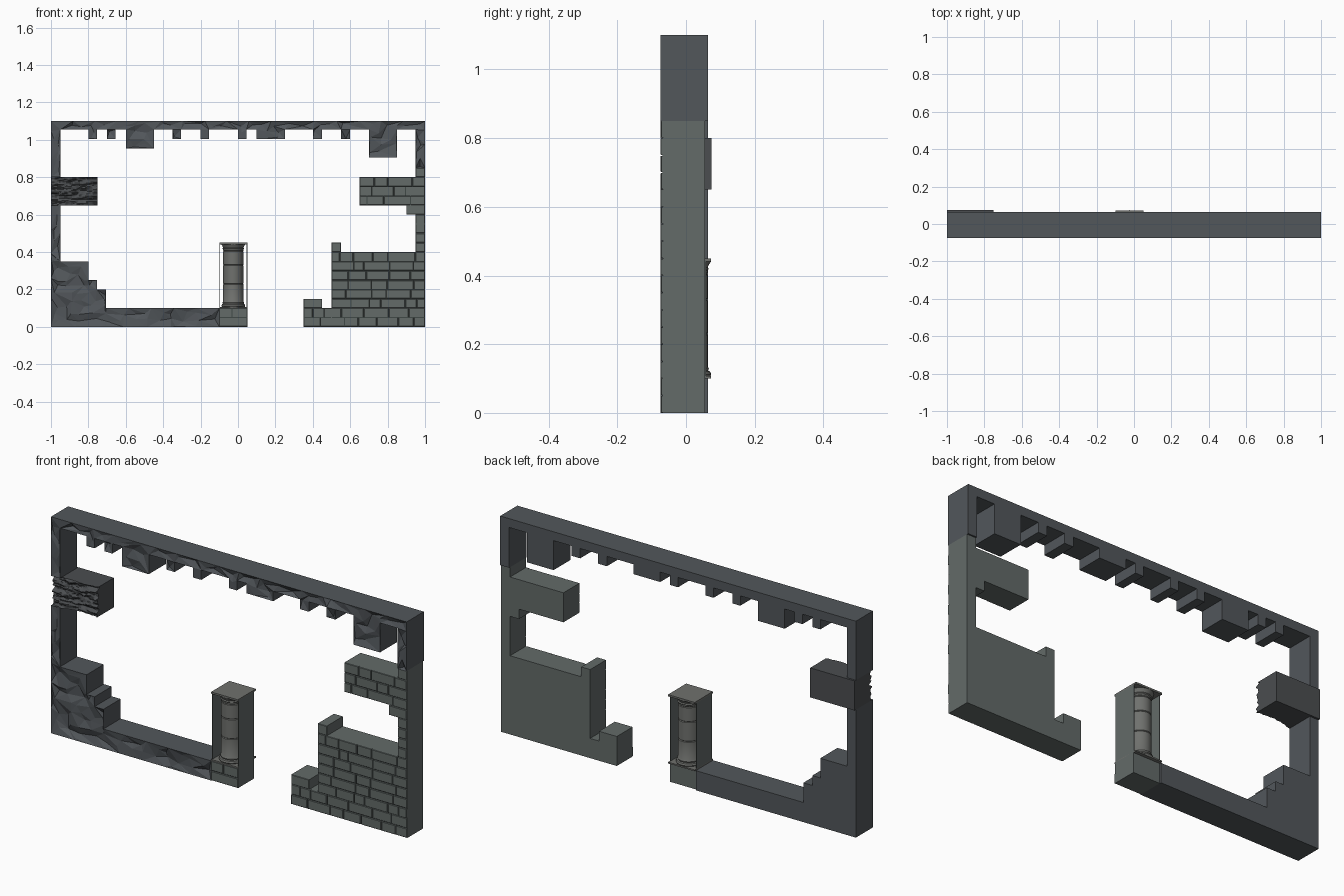
import bpy, bmesh, math, random
from mathutils import Vector, noise
from mathutils.geometry import delaunay_2d_cdt

if "Cube" in bpy.data.objects:
    bpy.data.objects.remove(bpy.data.objects["Cube"])

random.seed(7)


def material(name, rgb):
    m = bpy.data.materials.new(name)
    m.diffuse_color = (*rgb, 1)
    m.use_nodes = True
    m.node_tree.nodes["Principled BSDF"].inputs["Base Color"].default_value = m.diffuse_color
    return m


ROCK = material("dark_rock", (0.085, 0.095, 0.105))
BRICK = material("grey_brick", (0.125, 0.145, 0.14))
MORTAR = material("mortar", (0.05, 0.065, 0.062))
STONE = material("column_stone", (0.16, 0.165, 0.155))
WOOD = material("old_wood", (0.07, 0.075, 0.08))


def finish(bm, name, mat):
    bmesh.ops.recalc_face_normals(bm, faces=bm.faces)
    me = bpy.data.meshes.new(name)
    bm.to_mesh(me)
    bm.free()
    ob = bpy.data.objects.new(name, me)
    bpy.context.collection.objects.link(ob)
    me.materials.append(mat)
    return ob


def add_box(bm, x0, x1, y0, y1, z0, z1, bevel=0.0):
    vs = bmesh.ops.create_cube(bm, size=1)["verts"]
    for v in vs:
        v.co = Vector(((x0 + x1) / 2 + v.co.x * (x1 - x0),
                       (y0 + y1) / 2 + v.co.y * (y1 - y0),
                       (z0 + z1) / 2 + v.co.z * (z1 - z0)))
    if bevel:
        edges = {e for v in vs for e in v.link_edges
                 if all(w.co.y < (y0 + y1) / 2 for w in e.verts)}
        bmesh.ops.bevel(bm, geom=list(edges), offset=bevel, segments=1, affect='EDGES')


def slab(name, outline, front, back, mat, rough=False):
    """Outline in x,z extruded in y; rough gives a chipped, faceted front."""
    pts = []
    for i, a in enumerate(outline):
        a, b = Vector(a), Vector(outline[(i + 1) % len(outline)])
        n = max(1, round((b - a).length / 0.12)) if rough else 1
        pts += [a.lerp(b, k / n) for k in range(n)]
    n_edge = len(pts)
    if rough:
        for i in range(-15, 16):
            for k in range(32):
                pts.append(Vector((i * 0.07 + random.uniform(-.025, .025),
                                   k * 0.036 + random.uniform(-.01, .01))))
    vs, _, fs, ov, _, _ = delaunay_2d_cdt(pts, [], [list(range(n_edge))], 1, 1e-5)
    bm = bmesh.new()
    verts = []
    for v, o in zip(vs, ov):
        edge = any(i < n_edge for i in o)
        verts.append(bm.verts.new((v.x, front if edge else front + random.uniform(0, .02), v.y)))
    for f in fs:
        bm.faces.new([verts[i] for i in f])
    bmesh.ops.delete(bm, geom=[v for v in bm.verts if not v.link_faces], context='VERTS')
    new = bmesh.ops.extrude_face_region(bm, geom=bm.faces[:], use_keep_orig=True)["geom"]
    for g in new:
        if isinstance(g, bmesh.types.BMVert):
            g.co.y = back
    return finish(bm, name, mat)


# Rock ceiling with hanging teeth (x start, x end, bottom z)
teeth = [(-.8, -.755, 1.005), (-.7, -.655, 1.005), (-.6, -.45, .955), (-.35, -.305, 1.005),
         (-.2, -.155, 1.005), (0, .045, 1.005), (.1, .25, 1.005), (.4, .45, 1.005),
         (.55, .6, 1.005), (.7, .85, .905)]
top = [(-1, .8), (-.95, .8), (-.95, 1.055)]
for a, b, z in teeth:
    top += [(a, 1.055), (a, z), (b, z), (b, 1.055)]
top += [(.95, 1.055), (.95, .85), (1, .85), (1, 1.1), (-1, 1.1)]
slab("rock_ceiling", top, -.074, .064, ROCK, True)

# Stepped rock floor and left wall
floor = [(-1, 0), (-.1, 0), (-.1, .1), (-.705, .1), (-.705, .2), (-.755, .2), (-.755, .25),
         (-.8, .25), (-.8, .35), (-.95, .35), (-.95, .65), (-1, .65)]
slab("rock_floor", floor, -.074, .064, ROCK, True)

# Brick wall backing and base block backing
wall = [(.35, 0), (1, 0), (1, .85), (.95, .85), (.95, .8), (.65, .8), (.65, .65), (.9, .65),
        (.9, .6), (.95, .6), (.95, .4), (.55, .4), (.55, .45), (.5, .45), (.5, .1), (.45, .1),
        (.45, .15), (.35, .15)]
slab("brick_wall_core", wall, -.067, .056, BRICK)
slab("column_footing_core", [(-.1, 0), (.05, 0), (.05, .1), (-.1, .1)], -.067, .056, BRICK)


def bricks(name, rows):
    bm = bmesh.new()
    for first, last, x0, x1 in rows:
        for r in range(first, last + 1):
            x = x0
            while x < x1 - 1e-4:
                w = random.uniform(.05, .15)
                if x == x0 and r % 2:
                    w *= .6
                if x1 - x - w < .04:
                    w = x1 - x
                g = .0015
                add_box(bm, x + (g if x > x0 else 0), x + w - (g if x + w < x1 - 1e-4 else 0),
                        -.0725 - random.uniform(0, .0025), -.064,
                        r * .05 + g, r * .05 + .05 - (g if r < last else 0), .002)
                x += w
    return finish(bm, name, BRICK)


# Brick facing: (first row, last row, x start, x end)
bricks("wall_bricks", [(0, 1, .35, 1), (2, 2, .35, .45), (2, 7, .5, 1), (8, 8, .5, .55),
                       (8, 11, .95, 1), (12, 12, .9, 1), (13, 15, .65, 1), (16, 16, .95, 1)])
bricks("footing_bricks", [(0, 1, -.1, .05)])
bm = bmesh.new()
for first, last, x0, x1 in [(0, 7, .5, 1), (13, 15, .65, 1), (0, 1, .35, .5), (0, 1, -.1, .05)]:
    add_box(bm, x0 + .003, x1 - .003, -.0685, -.066, first * .05 + .003, last * .05 + .047)
finish(bm, "mortar_joints", MORTAR)

# Side panels that frame the column
bm = bmesh.new()
for x in (-.1, .046):
    add_box(bm, x, x + .004, -.067, .058, .1, .445)
finish(bm, "column_side_panels", BRICK)

# Column plinth and top slab
bm = bmesh.new()
add_box(bm, -.1, .05, -.073, .073, .1, .107)
add_box(bm, -.1, .05, -.073, .073, .441, .45)
finish(bm, "column_plinth_and_abacus", STONE)

# Turned column shaft with drum joints, slightly deeper than wide
prof = [(.061, .106), (.064, .112), (.061, .12), (.056, .123), (.058, .13), (.0545, .136)]
for z in (.23, .33, .405):
    prof += [(.0545, z - .003), (.0515, z), (.0545, z + .003)]
prof += [(.0545, .415), (.058, .419), (.055, .424), (.058, .432), (.064, .442)]
bm = bmesh.new()
N = 32
rings = [[bm.verts.new((-.025 + r * math.cos(2 * math.pi * i / N),
                        1.15 * r * math.sin(2 * math.pi * i / N), z)) for i in range(N)]
         for r, z in prof]
for a, b in zip(rings, rings[1:]):
    for i in range(N):
        bm.faces.new((a[i], a[(i + 1) % N], b[(i + 1) % N], b[i]))
shaft = finish(bm, "column_shaft", STONE)
bpy.context.view_layer.objects.active = shaft
shaft.select_set(True)
bpy.ops.object.shade_smooth_by_angle(angle=math.radians(35))

# Splintered timber beam with a ragged grain on the front
bm = bmesh.new()
NX, NZ = 40, 30
grid = []
for i in range(NX + 1):
    col = []
    for k in range(NZ + 1):
        x, z = -1 + .25 * i / NX, .65 + .15 * k / NZ
        y = -.056 + .022 * noise.noise((x * 9, 0, z * 55)) + .01 * noise.noise((x * 40, 3, z * 90))
        col.append(bm.verts.new((x, max(y, -.074), z)))
    grid.append(col)
for i in range(NX):
    for k in range(NZ):
        bm.faces.new((grid[i][k], grid[i + 1][k], grid[i + 1][k + 1], grid[i][k + 1]))
rim = [e for e in bm.edges if e.is_boundary]
ext = bmesh.ops.extrude_edge_only(bm, edges=rim)["geom"]
for g in ext:
    if isinstance(g, bmesh.types.BMVert):
        g.co.y = .074
back = [e for e in bm.edges if all(v.co.y > .07 for v in e.verts)]
bmesh.ops.contextual_create(bm, geom=back)
finish(bm, "timber_beam", WOOD)
